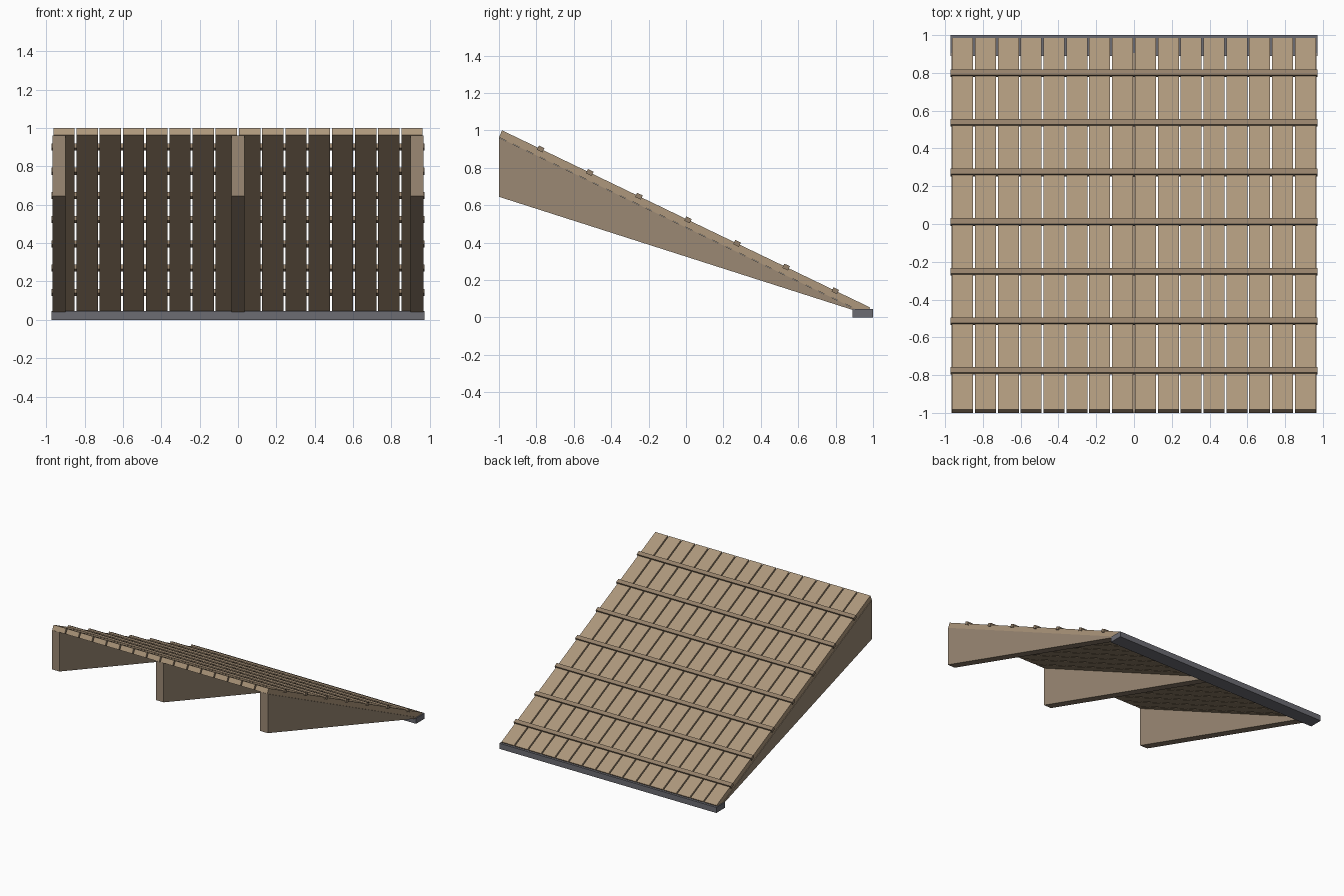
import bpy, bmesh
from mathutils import Vector

if "Cube" in bpy.data.objects:
    bpy.data.objects.remove(bpy.data.objects["Cube"])


def material(name, rgb):
    m = bpy.data.materials.new(name)
    m.diffuse_color = (*rgb, 1)
    m.use_nodes = True
    m.node_tree.nodes["Principled BSDF"].inputs["Base Color"].default_value = m.diffuse_color
    return m


WOOD = material("plank_wood", (0.42, 0.31, 0.20))
DARK = material("batten_wood", (0.30, 0.22, 0.145))
BEAM = material("beam_wood", (0.33, 0.25, 0.175))
METAL = material("sill_grey", (0.15, 0.15, 0.17))


def prism(name, profile, x0, x1, mat):
    """Extrude a (y, z) profile from x0 to x1."""
    bm = bmesh.new()
    face = bm.faces.new([bm.verts.new((x0, y, z)) for y, z in profile])
    ext = bmesh.ops.extrude_face_region(bm, geom=[face])["geom"]
    moved = [v for v in ext if isinstance(v, bmesh.types.BMVert)]
    bmesh.ops.translate(bm, verts=moved, vec=(x1 - x0, 0, 0))
    bmesh.ops.recalc_face_normals(bm, faces=bm.faces)
    me = bpy.data.meshes.new(name)
    bm.to_mesh(me)
    bm.free()
    me.materials.append(mat)
    ob = bpy.data.objects.new(name, me)
    bpy.context.collection.objects.link(ob)
    return ob


# Slope directions in the (y, z) plane
TOP, END = Vector((-0.983, 1.0)), Vector((0.985, 0.053))
ALONG = (END - TOP).normalized()
NORMAL = Vector((-ALONG.y, ALONG.x))
THICK = 0.041

# Deck planks
PITCH, WIDTH = 0.121, 0.111
deck = [TOP, END, END - NORMAL * THICK, TOP - NORMAL * THICK]
for i in range(16):
    x = (i - 7.5) * PITCH
    prism(f"deck_plank_{i + 1}", deck, x - WIDTH / 2, x + WIDTH / 2, WOOD)

# Cross battens for foothold
for i in range(7):
    y = -0.777 + i * 0.2625
    c = TOP + ALONG * ((y - TOP.x) / ALONG.x)
    a, n = ALONG * 0.0165, NORMAL * 0.0125
    prism(f"batten_{i + 1}", [c - a - n, c + a - n, c + a + n, c - a + n],
          -0.972, 0.972, DARK)

# Tapered support beams
beam = [(-1, 0.962), (-1, 0.645), (0.91, 0.034), (0.91, 0.043)]
for side, x in (("left", -0.933), ("middle", 0), ("right", 0.933)):
    prism(f"support_beam_{side}", beam, x - 0.034, x + 0.034, BEAM)

# Ground sill at the low end
prism("ground_sill", [(0.89, 0), (1, 0), (1, 0.045), (0.89, 0.045)],
      -0.972, 0.972, METAL)
